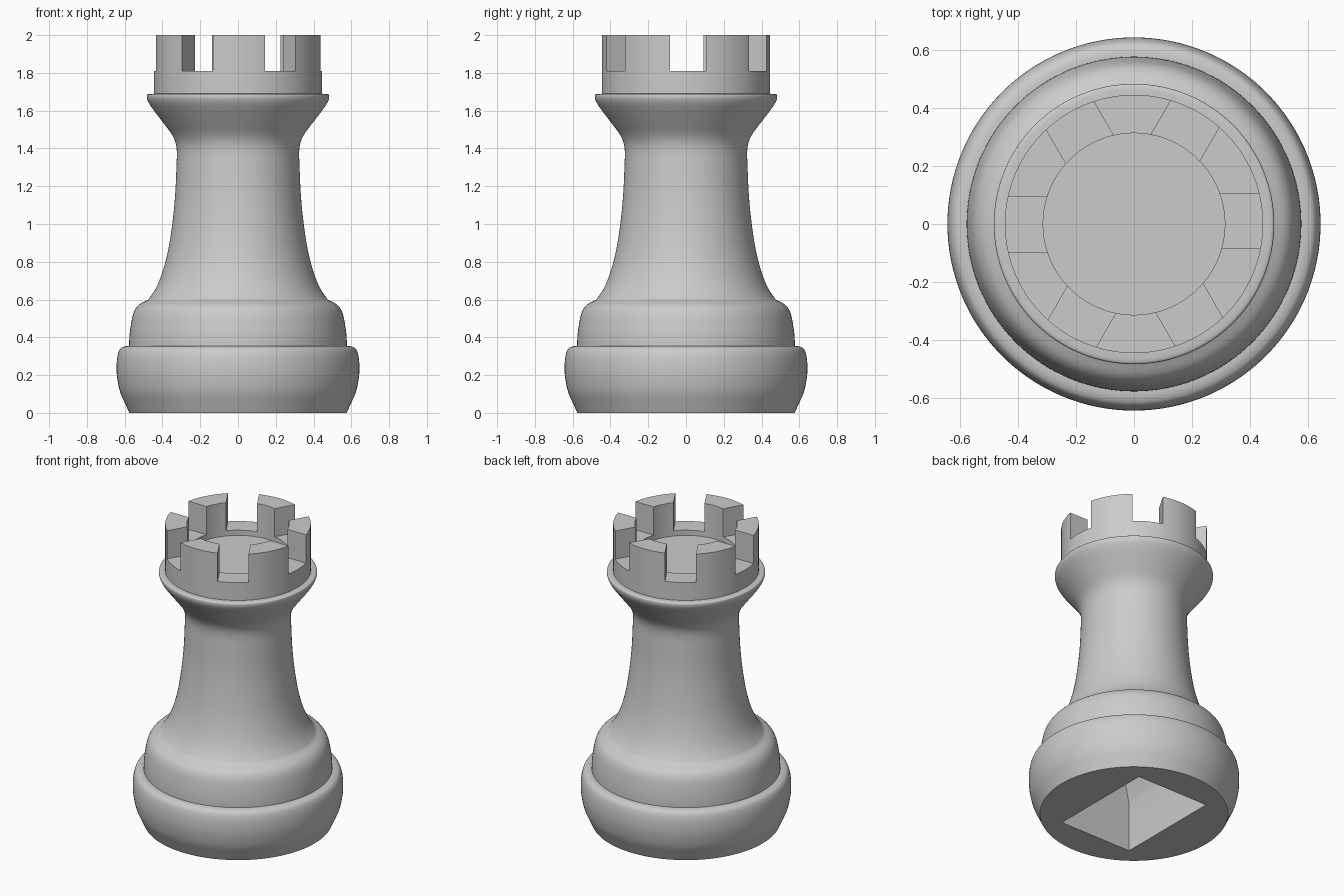
import bpy, bmesh, math
from mathutils import Matrix, Vector

cube = bpy.data.objects.get("Cube")
if cube:
    bpy.data.objects.remove(cube, do_unlink=True)

grey = bpy.data.materials.new("plain_grey")
grey.use_nodes = True
COLOUR = (0.6, 0.6, 0.6, 1)
grey.diffuse_color = COLOUR
grey.node_tree.nodes["Principled BSDF"].inputs["Base Color"].default_value = COLOUR

SIDES = 128


def make_object(name, bm):
    bmesh.ops.recalc_face_normals(bm, faces=bm.faces)
    mesh = bpy.data.meshes.new(name)
    bm.to_mesh(mesh)
    bm.free()
    mesh.materials.append(grey)
    obj = bpy.data.objects.new(name, mesh)
    bpy.context.collection.objects.link(obj)
    return obj


def smooth_curve(points, steps=4):
    """Catmull-Rom curve through (radius, height) points."""
    p = [Vector(q) for q in points]
    p = [2 * p[0] - p[1]] + p + [2 * p[-1] - p[-2]]
    out = []
    for a, b, c, d in zip(p, p[1:], p[2:], p[3:]):
        for i in range(steps):
            t = i / steps
            out.append(0.5 * (2 * b + (c - a) * t + (2 * a - 5 * b + 4 * c - d) * t**2
                              + (3 * b - a - 3 * c + d) * t**3))
    return out + [p[-2]]


def lathe(name, profile):
    """Turn a profile about z and cap both ends."""
    bm = bmesh.new()
    rings = []
    for r, z in profile:
        rings.append([bm.verts.new((r * math.cos(a), r * math.sin(a), z))
                      for a in (math.tau * i / SIDES for i in range(SIDES))])
    for low, high in zip(rings, rings[1:]):
        for i in range(SIDES):
            j = (i + 1) % SIDES
            bm.faces.new((low[i], low[j], high[j], high[i]))
    bm.faces.new(rings[0])
    bm.faces.new(rings[-1])
    return make_object(name, bm)


def cut(obj, cutter):
    mod = obj.modifiers.new("cut", 'BOOLEAN')
    mod.operation = 'DIFFERENCE'
    mod.solver = 'EXACT'
    mod.object = cutter
    bpy.context.view_layer.objects.active = obj
    bpy.ops.object.modifier_apply(modifier=mod.name)


# Rounded foot
foot = lathe("foot", smooth_curve([
    (0.575, 0), (0.598, 0.05), (0.624, 0.11), (0.639, 0.18), (0.643, 0.24),
    (0.638, 0.3), (0.624, 0.338), (0.6, 0.352), (0.57, 0.355)]))

# Shoulder, waist and flared collar
shoulder = smooth_curve([
    (0.577, 0.34), (0.575, 0.4), (0.568, 0.46), (0.553, 0.53),
    (0.525, 0.572), (0.475, 0.6)])
waist = smooth_curve([
    (0.475, 0.6), (0.435, 0.66), (0.4, 0.745), (0.37, 0.86), (0.348, 1.0),
    (0.333, 1.15), (0.326, 1.3), (0.325, 1.4), (0.345, 1.465), (0.395, 1.535),
    (0.452, 1.61), (0.477, 1.65), (0.483, 1.675), (0.476, 1.687), (0.44, 1.69)])
body = lathe("body", shoulder + waist[1:])

# Crown with a shallow well
crown = lathe("crown", [(0.445, 1.68), (0.445, 2), (0.313, 2), (0.313, 1.775)])

# Six notches around the crown
for i in range(6):
    bm = bmesh.new()
    bmesh.ops.create_cube(bm, size=1, matrix=(
        Matrix.Translation((0, 0.004, 0)) @ Matrix.Rotation(math.radians(60 * i), 4, 'Z')
        @ Matrix.Translation((0.4, 0.006, 1.96)) @ Matrix.Diagonal((0.4, 0.19, 0.3, 1))))
    notch = make_object("notch_cutter", bm)
    cut(crown, notch)
    bpy.data.objects.remove(notch, do_unlink=True)

# Rectangular hollow under the foot, narrowing towards its top
bm = bmesh.new()
rings = [[bm.verts.new((sx * x, sy * y, z)) for sx, sy in ((-1, -1), (1, -1), (1, 1), (-1, 1))]
         for x, y, z in ((0.267, 0.365, -0.1), (0.267, 0.365, 0.33),
                         (0.23, 0.355, 0.45), (0.16, 0.3, 0.57))]
for low, high in zip(rings, rings[1:]):
    for i in range(4):
        j = (i + 1) % 4
        bm.faces.new((low[i], low[j], high[j], high[i]))
bm.faces.new(rings[0])
bm.faces.new(rings[-1])
hollow = make_object("hollow_cutter", bm)
for part in (foot, body):
    cut(part, hollow)
bpy.data.objects.remove(hollow, do_unlink=True)

# Smooth shading with crisp edges
for part in (foot, body, crown):
    bpy.ops.object.select_all(action='DESELECT')
    part.select_set(True)
    bpy.context.view_layer.objects.active = part
    bpy.ops.object.shade_smooth_by_angle(angle=math.radians(30))
